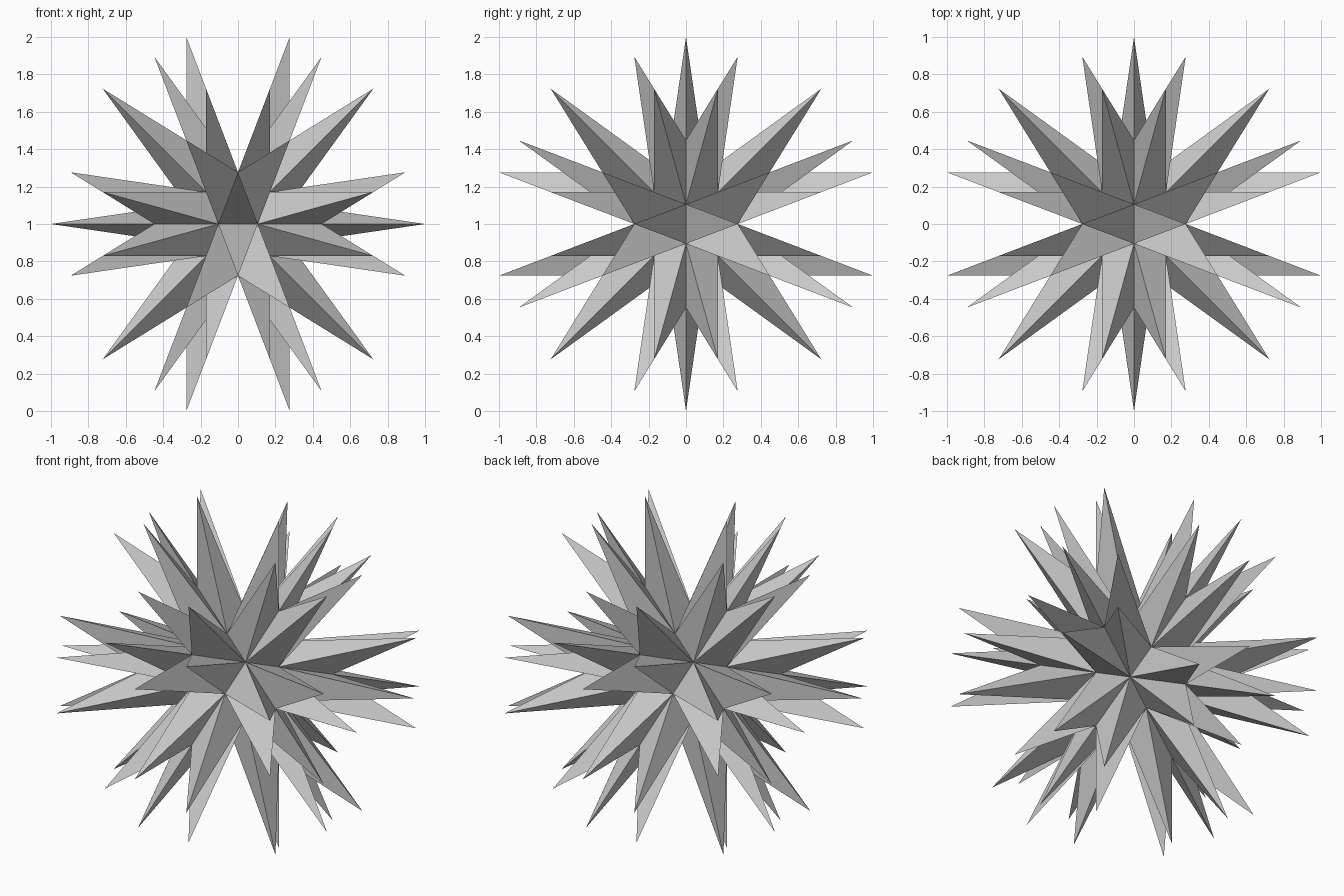
import bpy, bmesh
from itertools import combinations, product
from mathutils import Vector

if "Cube" in bpy.data.objects:
    bpy.data.objects.remove(bpy.data.objects["Cube"])

PHI = (1 + 5 ** 0.5) / 2
U = 1 / (1 + PHI ** 2)          # tips reach exactly 1 unit from the centre
S = U / PHI
CENTRE = Vector((0, 0, 1))


def cyclic(x, y, z):
    """All sign changes and cyclic shifts of one point."""
    pts = {tuple(p * s + 0.0 for p, s in zip((x, y, z), sg)) for sg in product((1, -1), repeat=3)}
    return [Vector(p[i:] + p[:i]) for p in sorted(pts) for i in range(3)]


# inner corners: 12 five-fold valleys and 20 three-fold valleys
five = cyclic(U, 0, U * PHI)
three = cyclic(S / PHI, S * PHI, 0) + [Vector(p) for p in product((S, -S), repeat=3)]

bm = bmesh.new()
five_v = [bm.verts.new(p + CENTRE) for p in five]
three_v = [bm.verts.new(p + CENTRE) for p in three]

# one three-sided spike on each side of every dodecahedron edge
for i, j in combinations(range(20), 2):
    a, b = three[i], three[j]
    if (a - b).length > 2 * S / PHI + 1e-4:
        continue
    near = sorted(range(12), key=lambda k: (five[k] - (a + b)).length)[:2]
    for k in near:
        tip = bm.verts.new(five[k] + a + b + CENTRE)
        base = (three_v[i], three_v[j], five_v[k])
        mid = (tip.co + base[0].co + base[1].co + base[2].co) / 4
        for p, q in combinations(base, 2):
            f = bm.faces.new((p, q, tip))
            f.normal_update()
            if f.normal.dot(f.calc_center_median() - mid) < 0:
                f.normal_flip()

mesh = bpy.data.meshes.new("spiked_star")
bm.to_mesh(mesh)
bm.free()

mat = bpy.data.materials.new("light grey")
mat.diffuse_color = (0.6, 0.6, 0.6, 1)
mat.use_nodes = True
mat.node_tree.nodes["Principled BSDF"].inputs["Base Color"].default_value = mat.diffuse_color
mesh.materials.append(mat)
bpy.context.collection.objects.link(bpy.data.objects.new("spiked_star", mesh))
